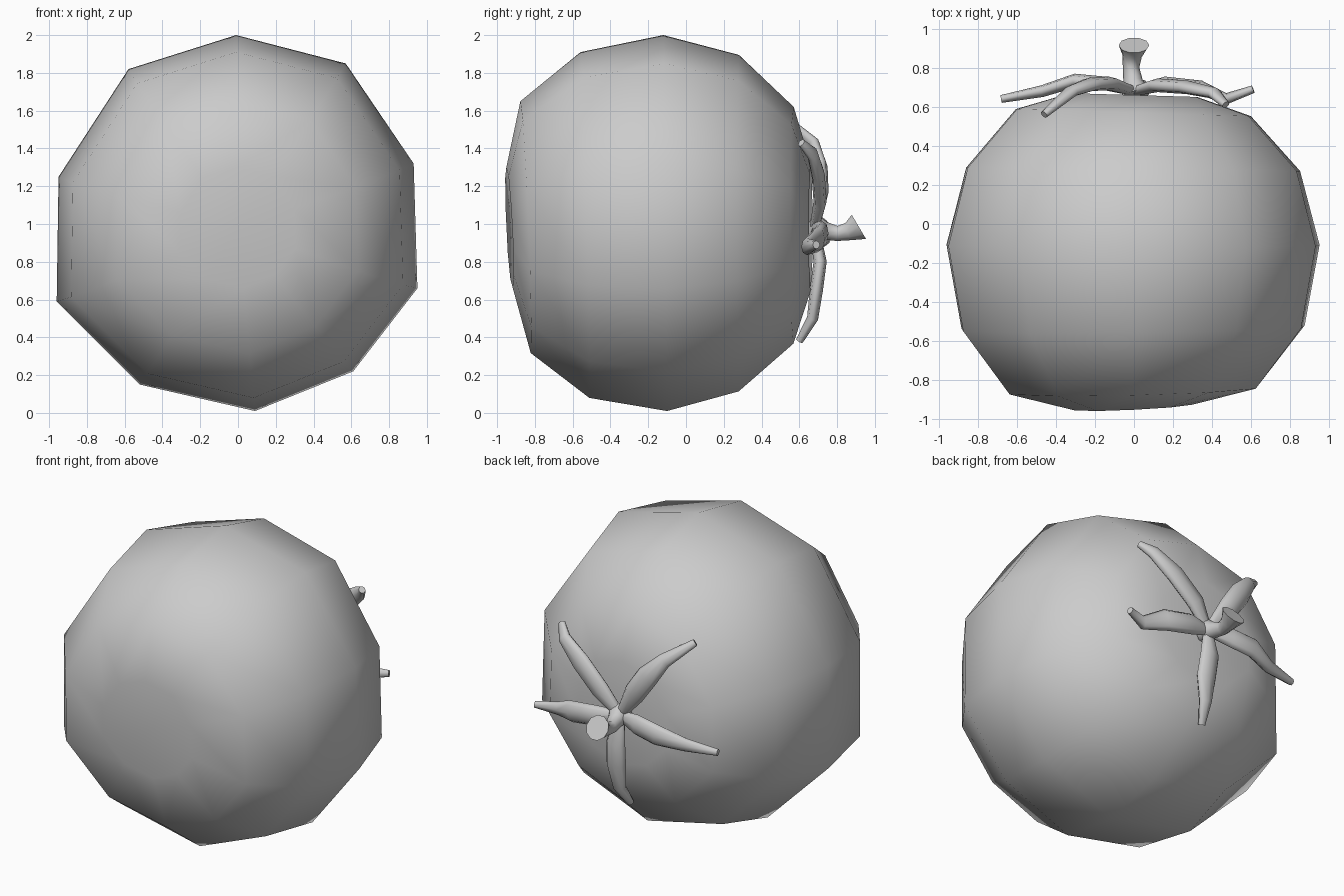
import bpy, bmesh, math
from mathutils import Vector

if "Cube" in bpy.data.objects:
    bpy.data.objects.remove(bpy.data.objects["Cube"])


def finish(name, bm):
    bmesh.ops.recalc_face_normals(bm, faces=bm.faces)
    for f in bm.faces:
        f.smooth = True
    me = bpy.data.meshes.new(name)
    bm.to_mesh(me)
    bm.free()
    ob = bpy.data.objects.new(name, me)
    bpy.context.collection.objects.link(ob)
    return ob


def bridge(bm, rings):
    for a, b in zip(rings, rings[1:]):
        n = len(a)
        for i in range(n):
            j = (i + 1) % n
            bm.faces.new((a[i], a[j], b[j], b[i]))


def tube(name, path, widths, thick, sides, side_ref, end_normal=None):
    """Tapered tube with an elliptical section along a path."""
    pts = [Vector(p) for p in path]
    bm = bmesh.new()
    rings = []
    for i, p in enumerate(pts):
        t = (pts[min(i + 1, len(pts) - 1)] - pts[max(i - 1, 0)]).normalized()
        if end_normal and i == len(pts) - 1:
            t = Vector(end_normal).normalized()
        u = t.cross(Vector(side_ref)).normalized()
        v = u.cross(t)
        ring = []
        for k in range(sides):
            a = 2 * math.pi * k / sides
            ring.append(bm.verts.new(p + u * widths[i] * math.cos(a) + v * thick[i] * math.sin(a)))
        rings.append(ring)
    bridge(bm, rings)
    bm.faces.new(rings[0])
    bm.faces.new(rings[-1])
    ob = finish(name, bm)
    ob.data.polygons[len(ob.data.polygons) - 1].use_smooth = False
    ob.data.polygons[len(ob.data.polygons) - 2].use_smooth = False
    return ob


# Fruit body: slightly irregular ten-sided section, scaled along y
section = [(-0.01, 1.0), (0.57, 0.85), (0.93, 0.32), (0.95, -0.34), (0.61, -0.78),
           (0.09, -0.99), (-0.52, -0.85), (-0.96, -0.41), (-0.95, 0.25), (-0.58, 0.82)]
# ring: y, scale, centre z, y slope along x, y slope along z
profile = [(-0.935, 0.32, 0.98, 0.05, -0.05), (-0.85, 0.67, 0.98, 0.025, -0.04),
           (-0.535, 0.92, 0.99, 0.01, -0.025), (-0.11, 1.0, 1.0, 0.0, -0.01),
           (0.28, 0.895, 1.0, -0.01, 0.0), (0.57, 0.63, 0.99, -0.03, 0.0),
           (0.66, 0.34, 0.98, -0.03, 0.0)]
bm = bmesh.new()
rings = []
for y, s, cz, sx, sz in profile:
    rings.append([bm.verts.new((x * s, y + sx * x * s + sz * z * s, cz + z * s)) for x, z in section])
bridge(bm, rings)
for ring, y in ((rings[0], -0.915), (rings[-1], 0.63)):
    c = bm.verts.new((0, y, 0.98))
    for i in range(10):
        bm.faces.new((ring[i], ring[(i + 1) % 10], c))
finish("fruit_body", bm)

# Leafy calyx: five sepals spreading from the stem
base = (0.0, 0.68, 0.98)
sepals = [
    [base, (0.12, 0.71, 1.12), (0.27, 0.70, 1.26), (0.41, 0.67, 1.37), (0.47, 0.61, 1.43)],
    [base, (-0.13, 0.72, 1.17), (-0.22, 0.715, 1.30), (-0.32, 0.68, 1.42), (-0.46, 0.56, 1.53)],
    [base, (-0.15, 0.72, 0.97), (-0.30, 0.735, 0.95), (-0.47, 0.68, 0.91), (-0.68, 0.64, 0.90)],
    [base, (0.01, 0.71, 0.80), (0.02, 0.69, 0.65), (0.01, 0.67, 0.50), (-0.02, 0.60, 0.38)],
    [base, (0.16, 0.72, 0.95), (0.34, 0.70, 0.92), (0.47, 0.64, 0.88), (0.61, 0.69, 0.89)],
]
for i, path in enumerate(sepals):
    tube(f"sepal_{i + 1}", path, (0.03, 0.068, 0.07, 0.045, 0.022),
         (0.025, 0.035, 0.035, 0.03, 0.02), 8, (0, 1, 0))

# Stem with flared, tilted cut end
r = (0.075, 0.05, 0.042, 0.05, 0.078)
tube("stem", [(0.01, 0.66, 0.99), (-0.005, 0.73, 0.965), (-0.015, 0.80, 0.95),
              (-0.01, 0.86, 0.96), (0.0, 0.915, 0.985)], r, r, 10, (0, 0, 1), (0, 0.85, 0.5))
